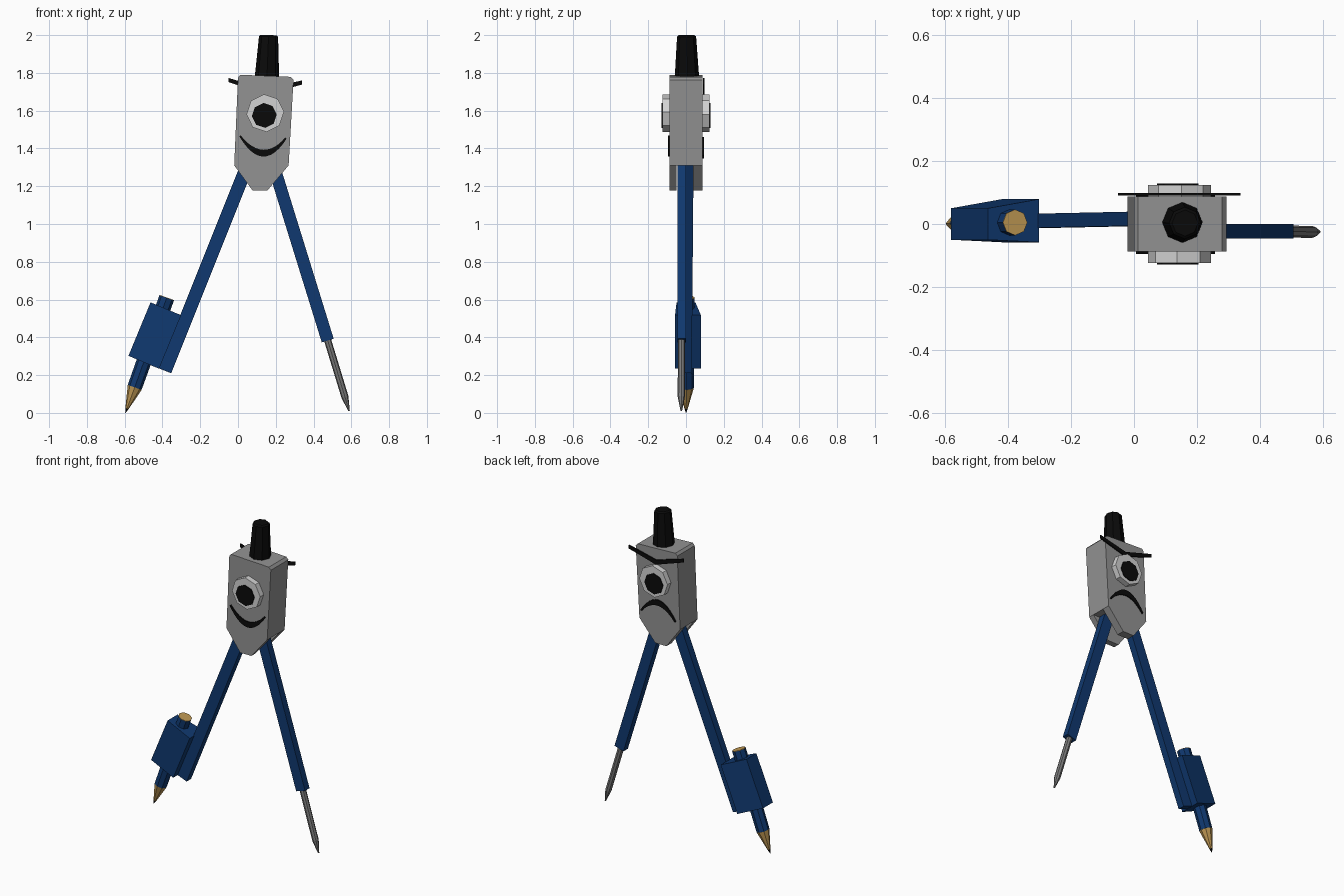
import bpy, bmesh, math
from mathutils import Vector, Matrix

if "Cube" in bpy.data.objects:
    bpy.data.objects.remove(bpy.data.objects["Cube"], do_unlink=True)


def material(name, r, g, b, rough=0.6):
    m = bpy.data.materials.new(name)
    m.use_nodes = True
    m.diffuse_color = (r, g, b, 1)
    bsdf = m.node_tree.nodes["Principled BSDF"]
    bsdf.inputs["Base Color"].default_value = (r, g, b, 1)
    bsdf.inputs["Roughness"].default_value = rough
    return m


GREY = material("body grey", 0.29, 0.29, 0.29)
WHITE = material("eye white", 0.65, 0.65, 0.65)
BLACK = material("black", 0.003, 0.003, 0.003)
BLUE = material("leg blue", 0.005, 0.04, 0.16)
STEEL = material("needle steel", 0.2, 0.2, 0.2)
WOOD = material("pencil wood", 0.53, 0.32, 0.09)


def finish(name, bm, mat):
    bmesh.ops.recalc_face_normals(bm, faces=bm.faces)
    mesh = bpy.data.meshes.new(name)
    bm.to_mesh(mesh)
    bm.free()
    mesh.materials.append(mat)
    obj = bpy.data.objects.new(name, mesh)
    bpy.context.collection.objects.link(obj)
    return obj


def bevel(obj, width):
    mod = obj.modifiers.new("edge bevel", "BEVEL")
    mod.width = width
    mod.segments = 1
    mod.limit_method = "ANGLE"
    mod.angle_limit = math.radians(50)


def frame(a, b):
    """Matrix at the middle of a-b whose z axis points to b and x axis lies across it."""
    a, b = Vector(a), Vector(b)
    d = (b - a).normalized()
    s = Vector((0, 1, 0)).cross(d)
    s = Vector((1, 0, 0)) if s.length < 1e-4 else s.normalized()
    rot = Matrix((s, d.cross(s), d)).transposed().to_4x4()
    return Matrix.Translation((a + b) / 2) @ rot, (b - a).length


def bar(name, a, b, wide, deep, mat):
    m, length = frame(a, b)
    bm = bmesh.new()
    bmesh.ops.create_cube(bm, size=1, matrix=m @ Matrix.Diagonal((wide, deep, length, 1)))
    return finish(name, bm, mat)


def cone(name, a, b, r1, r2, mat, sides=8, turn=0.0):
    m, length = frame(a, b)
    bm = bmesh.new()
    bmesh.ops.create_cone(bm, cap_ends=True, segments=sides, radius1=r1, radius2=r2,
                          depth=length, matrix=m @ Matrix.Rotation(turn, 4, "Z"))
    return finish(name, bm, mat)


def extrude(name, points, vec, mat):
    bm = bmesh.new()
    face = bm.faces.new([bm.verts.new(p) for p in points])
    new = bmesh.ops.extrude_face_region(bm, geom=[face], use_keep_orig=True)["geom"]
    bmesh.ops.translate(bm, vec=vec, verts=[v for v in new if isinstance(v, bmesh.types.BMVert)])
    return finish(name, bm, mat)


def slab(name, xz, y0, y1, mat):
    return extrude(name, [(x, y0, z) for x, z in xz], (0, y1 - y0, 0), mat)


# Body: solid head, with two tapered cheek plates holding the legs
FRONT, BACK = -0.088, 0.088
head = [(-0.02, 1.31), (0.268, 1.31), (0.294, 1.763), (0.28, 1.779), (0.013, 1.79), (0.0, 1.775)]
slab("head", head, FRONT, BACK, GREY)
cheek = [(-0.02, 1.31), (0.077, 1.178), (0.156, 1.178), (0.268, 1.31)]
slab("front_cheek", cheek, FRONT, -0.05, GREY)
slab("back_cheek", cheek, 0.036, BACK, GREY)

# Handle
handle = cone("handle", (0.153, 0.005, 1.77), (0.162, 0.003, 2.0), 0.065, 0.05, BLACK)
bevel(handle, 0.008)


# Faces on both sides: eye, pupil and crescent mouth
def crescent(flip):
    us = [i / 6 - 1 for i in range(13)]
    outer = [(0.132 + 0.125 * u, 1.357 + 0.1 * u * u - 0.006 * u) for u in us]
    inner = [(0.132 + 0.118 * u, 1.393 + 0.07 * u * u - 0.006 * u) for u in reversed(us)]
    pts = outer + inner
    return [(x, 2.817 - z) for x, z in pts] if flip else pts


for side, y, out in (("front", FRONT, -1), ("back", BACK, 1)):
    eye_end = y + out * 0.036
    cone(side + "_eye", (0.144, y - out * 0.01, 1.587), (0.144, eye_end, 1.587),
         0.1, 0.1, WHITE, turn=0.07)
    cone(side + "_pupil", (0.139, eye_end, 1.575), (0.139, eye_end + out * 0.005, 1.575),
         0.066, 0.066, BLACK, turn=0.07)
    # the back mouth is turned down
    shape = crescent(out > 0)
    slab(side + "_mouth", shape, y, y + out * 0.007, BLACK)

# Slanted brows on the back
for name, x, z in (("right_brow", -0.05, 1.765), ("left_brow", 0.338, 1.752)):
    slab(name, [(0.145, 1.685), (0.145, 1.715), (x, z + 0.008), (x, z - 0.014)],
         BACK + 0.003, BACK + 0.01, BLACK)

# Needle leg
bar("needle_leg", (0.16, -0.023, 1.4), (0.475, -0.023, 0.383), 0.066, 0.045, BLUE)
cone("needle_shaft", (0.47, -0.024, 0.4), (0.566, -0.025, 0.085), 0.019, 0.019, STEEL)
cone("needle_point", (0.566, -0.025, 0.085), (0.588, -0.025, 0.01), 0.019, 0.004, STEEL)

# Pencil leg
bar("pencil_leg", (0.085, 0.018, 1.4), (-0.386, 0.008, 0.223), 0.07, 0.045, BLUE)

# Pencil holder: wedge-shaped block running along the leg
low, high = Vector((-0.58, 0, 0.302)), Vector((-0.463, 0, 0.585))
across = Vector((0.162, 0, -0.068))
holder = [low + Vector((0, -0.05, 0)), low + across + Vector((0, -0.058, 0)),
          low + across + Vector((0, 0.079, 0)), low + Vector((0, 0.05, 0))]
extrude("pencil_holder", holder, high - low, BLUE)

# Pencil
top, neck = Vector((-0.378, 0.005, 0.608)), Vector((-0.547, 0.003, 0.135))
tip = Vector((-0.596, 0.0, 0.0))
lead = neck.lerp(tip, 0.83)
cone("pencil_shaft", top, neck, 0.041, 0.039, BLUE)
cone("pencil_end", top + (top - neck).normalized() * 0.003, top, 0.041, 0.041, WOOD)
cone("pencil_wood", neck, lead, 0.039, 0.009, WOOD)
cone("pencil_lead", lead, tip, 0.009, 0.001, BLACK)
